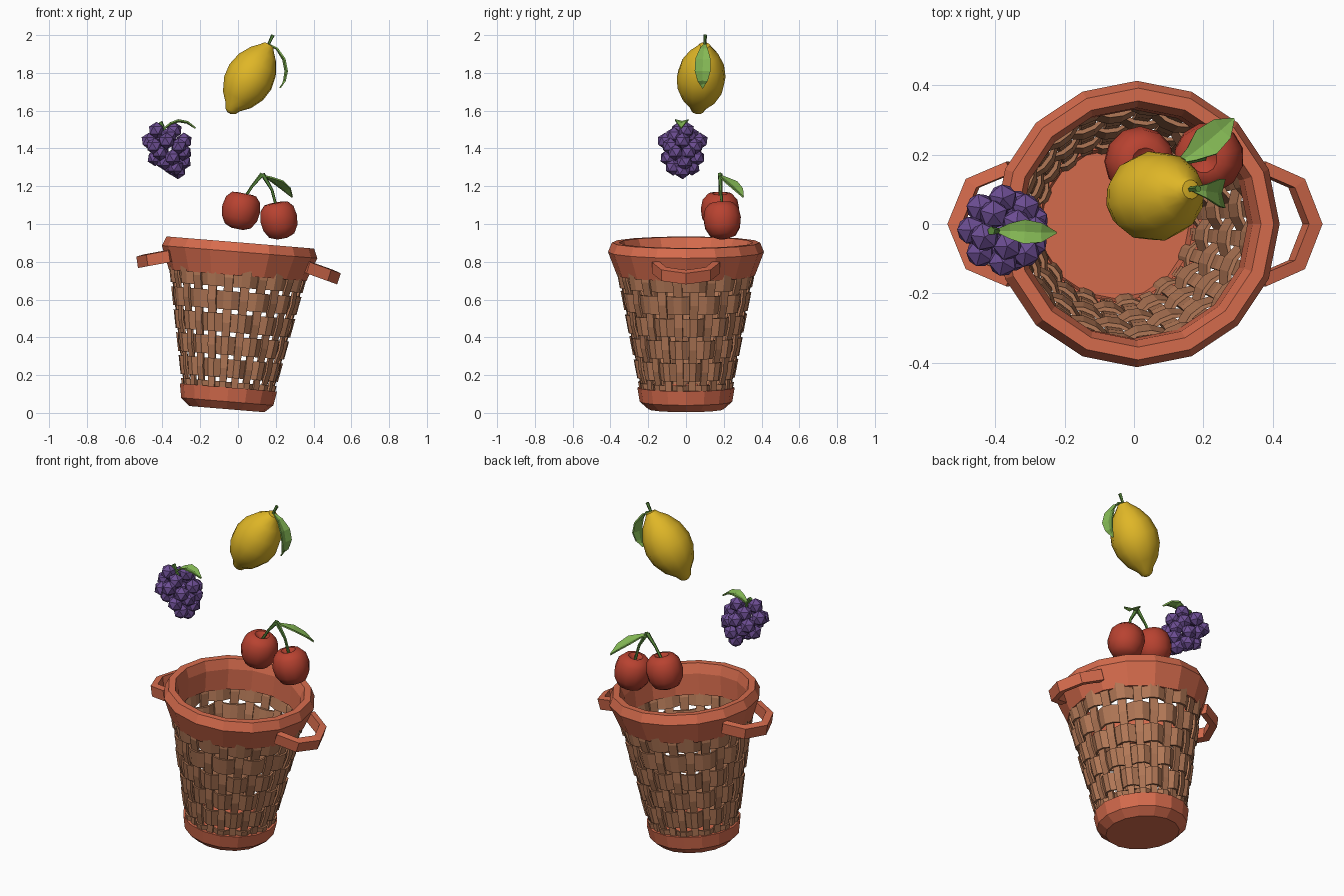
import bpy, bmesh, math
from mathutils import Vector, Matrix

if "Cube" in bpy.data.objects:
    bpy.data.objects.remove(bpy.data.objects["Cube"])

def material(name, rgb):
    m = bpy.data.materials.new(name)
    m.diffuse_color = (*rgb, 1)
    m.use_nodes = True
    m.node_tree.nodes["Principled BSDF"].inputs["Base Color"].default_value = m.diffuse_color
    return m

CORAL = material("coral wood", (0.68, 0.15, 0.075))
WICKER = material("tan wicker", (0.45, 0.19, 0.095))
YELLOW = material("lemon yellow", (0.74, 0.47, 0.02))
PURPLE = material("grape purple", (0.15, 0.075, 0.29))
RED = material("cherry red", (0.48, 0.055, 0.03))
LEAF = material("leaf green", (0.23, 0.48, 0.09))
STEM = material("stem green", (0.10, 0.25, 0.045))

# Basket leans to the right
TILT = Matrix.Translation((-0.06, 0, 0.02)) @ Matrix.Rotation(math.radians(4.7), 4, 'Y')
WORLD = Matrix.Identity(4)

def finish(bm, name, mat, matrix=WORLD, smooth=None):
    bmesh.ops.recalc_face_normals(bm, faces=bm.faces)
    me = bpy.data.meshes.new(name)
    bm.to_mesh(me)
    bm.free()
    me.materials.append(mat)
    ob = bpy.data.objects.new(name, me)
    bpy.context.collection.objects.link(ob)
    ob.matrix_world = matrix
    if smooth:
        bpy.ops.object.select_all(action='DESELECT')
        ob.select_set(True)
        bpy.context.view_layer.objects.active = ob
        bpy.ops.object.shade_smooth_by_angle(angle=math.radians(smooth))
    return ob

def loft(bm, rings, closed=False):
    """Skin rings of equal length; cap the ends unless closed into a loop."""
    vs = [[bm.verts.new(p) for p in r] for r in rings]
    n = len(vs[0])
    for a in range(len(vs) if closed else len(vs) - 1):
        r, s = vs[a], vs[(a + 1) % len(vs)]
        for i in range(n):
            j = (i + 1) % n
            bm.faces.new((r[i], r[j], s[j], s[i]))
    if not closed:
        bm.faces.new(vs[0])
        bm.faces.new(vs[-1])

def lathe(name, profile, sides, mat, matrix=WORLD, closed=False, smooth=None):
    bm = bmesh.new()
    loft(bm, [[(r * math.cos(2 * math.pi * i / sides), r * math.sin(2 * math.pi * i / sides), z)
               for i in range(sides)] for r, z in profile], closed)
    return finish(bm, name, mat, matrix, smooth)

def tube(name, points, radii, mat, sides=5):
    pts = [Vector(p) for p in points]
    rings = []
    for i, p in enumerate(pts):
        d = (pts[min(i + 1, len(pts) - 1)] - pts[max(i - 1, 0)]).normalized()
        u = d.cross(Vector((0.3, 1, 0.1))).normalized()
        v = d.cross(u)
        rings.append([p + radii[i] * (u * math.cos(2 * math.pi * k / sides) + v * math.sin(2 * math.pi * k / sides))
                      for k in range(sides)])
    bm = bmesh.new()
    loft(bm, rings)
    return finish(bm, name, mat)

def leaf(name, points, widths, side):
    """Thin blade with a slight crease along its midrib."""
    pts, side = [Vector(p) for p in points], Vector(side).normalized()
    rings = []
    for i, (p, w) in enumerate(zip(pts, widths)):
        d = (pts[min(i + 1, len(pts) - 1)] - pts[max(i - 1, 0)]).normalized()
        s = (side - d * side.dot(d)).normalized()
        n = d.cross(s) * (1 if d.cross(s).dot(Vector((0.5, 0, 1))) > 0 else -1)
        t = n * 0.004
        lift = n * w * 0.25
        rings.append([p - s * w + lift + t, p + t, p + s * w + lift + t,
                      p + s * w + lift - t, p - t, p - s * w + lift - t])
    bm = bmesh.new()
    loft(bm, rings)
    return finish(bm, name, LEAF)

# Basket base and rim
lathe("basket_base", [(0.2, 0), (0.245, 0.04), (0.258, 0.115), (0.225, 0.115), (0.215, 0.06)], 16, CORAL, TILT)
lathe("basket_rim", [(0.365, 0.71), (0.413, 0.835), (0.392, 0.885), (0.355, 0.885), (0.335, 0.83), (0.33, 0.71)],
      16, CORAL, TILT, closed=True)

# Woven wall: upright stakes and bands passing alternately in front and behind
STAKES = 24
def wall(z):
    return 0.21 + 0.192 * z

bm = bmesh.new()
levels = [0.095 + 0.12 * k for k in range(6)]
for i in range(STAKES):
    a = 2 * math.pi * (i + 0.5) / STAKES
    out = Vector((math.cos(a), math.sin(a), 0))
    tan = Vector((-math.sin(a), math.cos(a), 0))
    rings = []
    for k, z in enumerate(levels + [0.76]):
        r = wall(z) - (0.006 if (i + k) % 2 else -0.006)
        w = 0.023 * (0.72 + 0.5 * z)
        rings.append([out * (r + o) + tan * (w * s) + Vector((0, 0, z))
                      for s, o in ((-1, -.006), (1, -.006), (1, .006), (-1, .006))])
    loft(bm, rings)
finish(bm, "upright_stakes", WICKER, TILT)

bm = bmesh.new()
for k, z in enumerate(levels):
    rings = []
    for i in range(STAKES):
        off = 0.011 if (i + k) % 2 else -0.011
        for da in (-0.24, 0.24):
            a = 2 * math.pi * (i + 0.5 + da) / STAKES
            rings.append([((wall(z + h) + off + o) * math.cos(a), (wall(z + h) + off + o) * math.sin(a), z + h)
                          for h, o in ((-.049, -.006), (.049, -.006), (.049, .006), (-.049, .006))])
    loft(bm, rings, closed=True)
finish(bm, "woven_bands", WICKER, TILT)

# Pair of drooping side handles
for name, s in (("left_handle", -1), ("right_handle", 1)):
    rings = []
    for (xo, yo), (xi, yi) in (((0.37, -0.18), (0.36, -0.145)), ((0.485, -0.13), (0.455, -0.105)),
                               ((0.537, 0), (0.497, 0)),
                               ((0.485, 0.13), (0.455, 0.105)), ((0.37, 0.18), (0.36, 0.145))):
        zo, zi = 0.785 - (xo - 0.37) * 0.27, 0.785 - (xi - 0.37) * 0.27
        rings.append([(s * (xo + 0.006), yo, zo + 0.026), (s * (xo - 0.008), yo, zo - 0.034),
                      (s * (xi - 0.008), yi, zi - 0.034), (s * (xi + 0.006), yi, zi + 0.03)])
    bm = bmesh.new()
    loft(bm, rings)
    finish(bm, name, CORAL, TILT)

# Lemon
def aligned(center, axis):
    return Matrix.Translation(center) @ Vector(axis).to_track_quat('Z', 'Y').to_matrix().to_4x4()

lathe("lemon", [(0.012, -0.212), (0.032, -0.2), (0.045, -0.175), (0.088, -0.13), (0.122, -0.06), (0.131, 0.01),
                (0.115, 0.085), (0.078, 0.15), (0.04, 0.19), (0.028, 0.207), (0.01, 0.21)],
      12, YELLOW, aligned((0.06, 0.08, 1.77), (0.21, 0.04, 0.36)), smooth=40)
tube("lemon_stem", [(0.155, 0.1, 1.93), (0.168, 0.1, 1.965), (0.185, 0.102, 2.0)], [0.009, 0.008, 0.01], STEM)
leaf("lemon_leaf", [(0.165, 0.1, 1.95), (0.205, 0.095, 1.925), (0.238, 0.09, 1.87), (0.25, 0.088, 1.81),
                    (0.243, 0.088, 1.76), (0.222, 0.088, 1.72)],
     [0.005, 0.02, 0.04, 0.042, 0.027, 0.002], (0, 1, 0))

# Grape cluster: rings of berries narrowing toward a leaning tip
bm = bmesh.new()
for z, cx, ring, count, turn in ((1.482, -0.385, 0.05, 4, 0.4), (1.425, -0.378, 0.092, 8, 0.0),
                                 (1.365, -0.36, 0.078, 7, 0.4), (1.315, -0.34, 0.05, 4, 0.2),
                                 (1.282, -0.318, 0.0, 1, 0)):
    for i in range(count):
        a = 2 * math.pi * i / count + turn
        p = (cx + ring * math.cos(a), -0.018 + ring * math.sin(a), z + 0.014 * (-1) ** i * (count > 1))
        bmesh.ops.create_icosphere(bm, subdivisions=1, radius=0.045,
                                   matrix=Matrix.Translation(p) @ Matrix.Rotation(a * 1.7 + z * 9, 4, 'Z'))
finish(bm, "grapes", PURPLE)
tube("grape_stem", [(-0.375, -0.02, 1.47), (-0.395, -0.02, 1.51), (-0.412, -0.02, 1.54)], [0.008, 0.009, 0.013], STEM)
leaf("grape_leaf", [(-0.39, -0.02, 1.505), (-0.355, -0.02, 1.53), (-0.315, -0.022, 1.542),
                    (-0.27, -0.025, 1.535), (-0.225, -0.025, 1.507)],
     [0.006, 0.022, 0.035, 0.028, 0.002], (0, 1, 0))

# Cherries, each with a dimple at the top
CHERRY = [(0.03, -0.098), (0.07, -0.082), (0.095, -0.04), (0.102, 0.01), (0.092, 0.06),
          (0.065, 0.09), (0.04, 0.094), (0.012, 0.075)]
for name, c, axis in (("left_cherry", (0.015, 0.18, 1.07), (0.2, 0, 1)),
                      ("right_cherry", (0.217, 0.192, 1.02), (-0.18, -0.05, 1))):
    lathe(name, CHERRY, 12, RED, aligned(c, axis), smooth=40)
tube("left_cherry_stem", [(0.03, 0.18, 1.13), (0.075, 0.18, 1.2), (0.13, 0.18, 1.265)], [0.008, 0.008, 0.013], STEM)
tube("right_cherry_stem", [(0.203, 0.19, 1.09), (0.18, 0.185, 1.18), (0.13, 0.18, 1.265)], [0.008, 0.008, 0.013], STEM)
leaf("cherry_leaf", [(0.13, 0.18, 1.255), (0.165, 0.2, 1.24), (0.205, 0.232, 1.215), (0.25, 0.27, 1.18),
                     (0.287, 0.303, 1.142)],
     [0.006, 0.022, 0.045, 0.036, 0.002], (-0.7, 0.7, 0))
